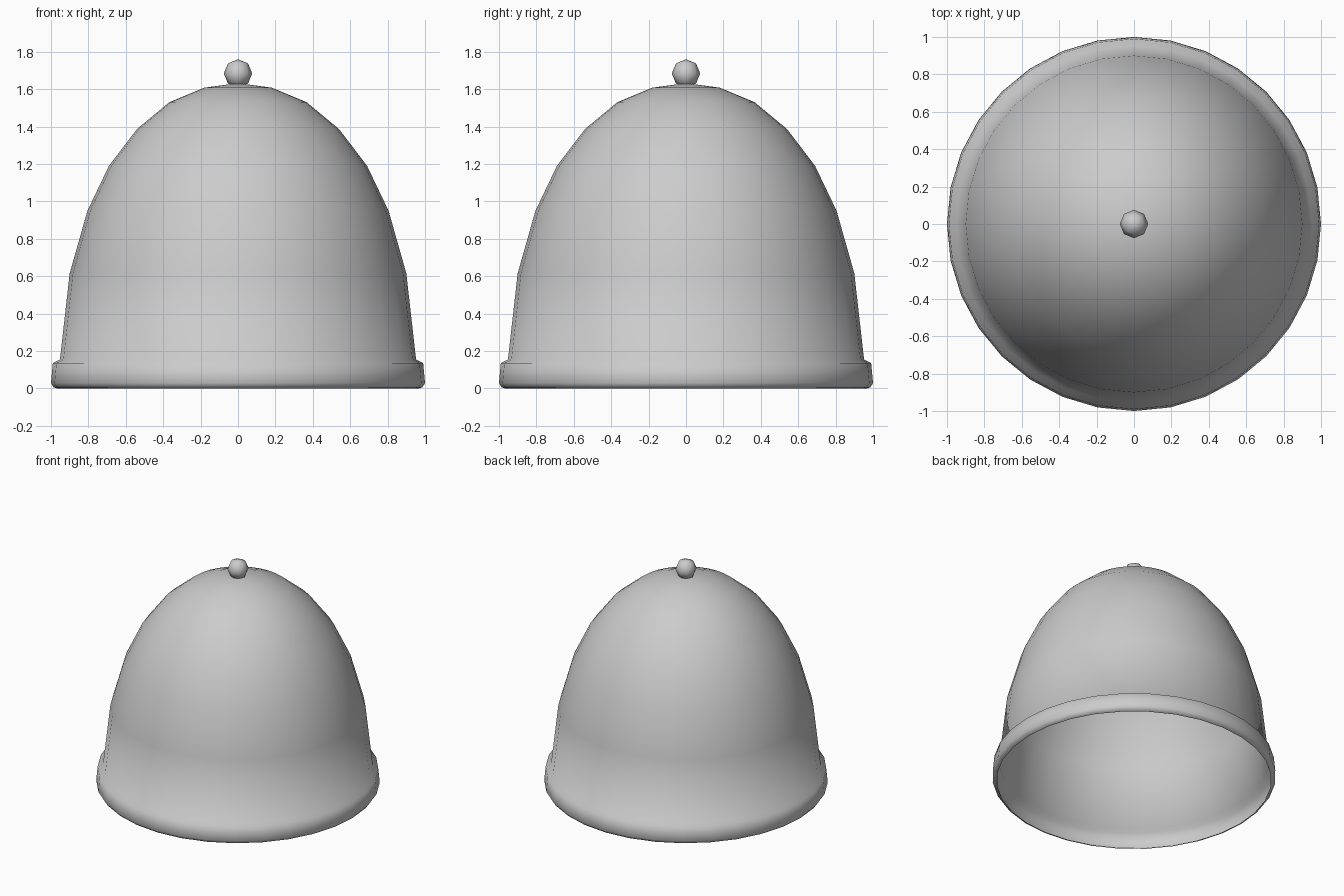
import bpy, bmesh, math

if "Cube" in bpy.data.objects:
    bpy.data.objects.remove(bpy.data.objects["Cube"])


def lathe(name, profile, steps):
    """Spin an open (radius, height) profile around z and shade it smooth."""
    bm = bmesh.new()
    verts = [bm.verts.new((r, 0, z)) for r, z in profile]
    edges = [bm.edges.new(pair) for pair in zip(verts, verts[1:])]
    bmesh.ops.spin(bm, geom=verts + edges, cent=(0, 0, 0), axis=(0, 0, 1),
                   angle=math.tau, steps=steps, use_merge=True)
    bmesh.ops.remove_doubles(bm, verts=bm.verts, dist=0.0005)
    bmesh.ops.recalc_face_normals(bm, faces=bm.faces)
    # make sure the open shell faces outward
    side = max(bm.faces, key=lambda f: f.calc_area())
    if side.normal.dot(side.calc_center_median()) < 0:
        bmesh.ops.reverse_faces(bm, faces=bm.faces)
    mesh = bpy.data.meshes.new(name)
    bm.to_mesh(mesh)
    bm.free()
    mesh.shade_smooth()
    obj = bpy.data.objects.new(name, mesh)
    bpy.context.collection.objects.link(obj)
    return obj


# thin open cover: flared rim at the bottom, rounded crown on top
lathe("dome_cover", [
    (0.968, 0.0), (0.985, 0.006), (1.0, 0.028), (0.99, 0.135), (0.952, 0.155),
    (0.90, 0.615), (0.805, 0.95), (0.69, 1.19), (0.54, 1.387),
    (0.367, 1.53), (0.18, 1.608), (0.0, 1.632)], 32)

# small low-poly ball handle resting in the crown
bpy.ops.mesh.primitive_uv_sphere_add(segments=8, ring_count=4, radius=0.076,
                                     location=(0, 0, 1.684))
knob = bpy.context.object
knob.name = "knob"
knob.data.shade_smooth()
